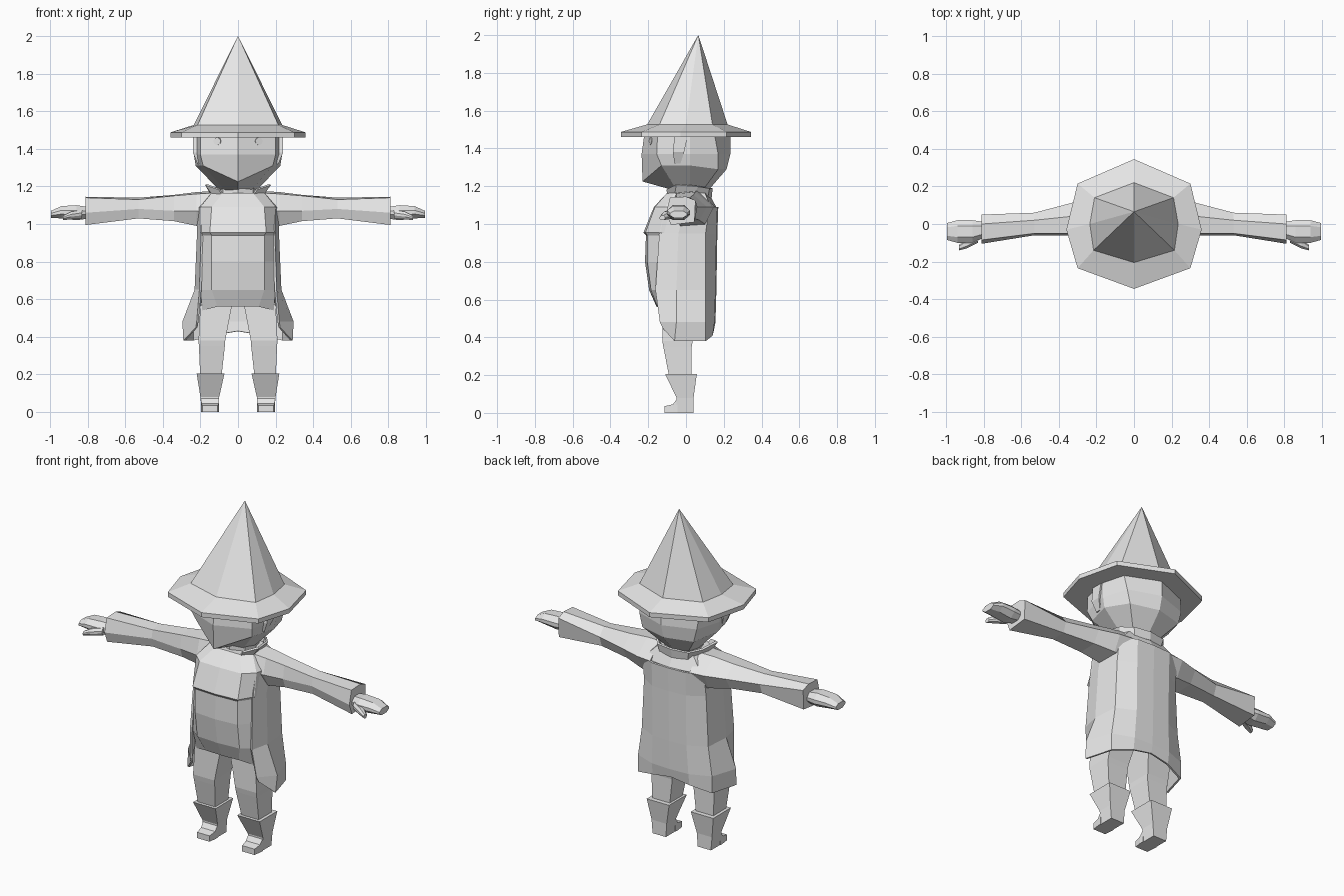
import bpy, bmesh, math
from mathutils import Matrix, Vector

if "Cube" in bpy.data.objects:
    bpy.data.objects.remove(bpy.data.objects["Cube"])

grey = bpy.data.materials.new("plain_grey")
grey.diffuse_color = (0.8, 0.8, 0.8, 1)
grey.use_nodes = True
grey.node_tree.nodes["Principled BSDF"].inputs["Base Color"].default_value = grey.diffuse_color


def finish(name, bm, thick=0.0):
    bmesh.ops.remove_doubles(bm, verts=bm.verts, dist=0.0005)
    bmesh.ops.recalc_face_normals(bm, faces=bm.faces)
    me = bpy.data.meshes.new(name)
    bm.to_mesh(me)
    bm.free()
    me.materials.append(grey)
    ob = bpy.data.objects.new(name, me)
    bpy.context.collection.objects.link(ob)
    if thick:
        mod = ob.modifiers.new("thickness", 'SOLIDIFY')
        mod.thickness = thick
        mod.offset = 0
    return ob


def loft(name, rings, closed=True, caps=True, thick=0.0):
    """Skin a list of equal-length point rings."""
    bm = bmesh.new()
    rows = [[bm.verts.new(p) for p in r] for r in rings]
    n = len(rows[0])
    for a, b in zip(rows, rows[1:]):
        for i in range(n if closed else n - 1):
            j = (i + 1) % n
            bm.faces.new((a[i], a[j], b[j], b[i]))
    if closed and caps:
        bm.faces.new(rows[0])
        bm.faces.new(rows[-1])
    return finish(name, bm, thick)


def level(z, pts):
    """Half outline at one height; a third value overrides the height."""
    return [(p[0], p[1], p[2] if len(p) > 2 else z) for p in pts]


def whole(half):
    """Front-centre to back-centre half outline -> closed symmetric ring."""
    return half + [(-x, y, z) for x, y, z in half[-2:0:-1]]


def strip(half):
    """Front-edge to back-centre half outline -> open symmetric strip."""
    return half + [(-x, y, z) for x, y, z in half[-2::-1]]


def pair(name, rings, **kw):
    for side, s in (("left", 1), ("right", -1)):
        loft(f"{side}_{name}", [[(s * x, y, z) for x, y, z in r] for r in rings], **kw)


def rect_z(z, x0, x1, y0, y1):
    return [(x0, y0, z), (x1, y0, z), (x1, y1, z), (x0, y1, z)]


def oct_x(x, y0, y1, z0, z1):
    """Chamfered section across the x axis."""
    c, d = (y1 - y0) * 0.25, (z1 - z0) * 0.35
    return [(x, y0 + c, z0), (x, y0, z0 + d), (x, y0, z1 - d), (x, y0 + c, z1),
            (x, y1 - c, z1), (x, y1, z1 - d), (x, y1, z0 + d), (x, y1 - c, z0)]


# Hat: eight-sided brim and leaning cone
brim = [(0, -.345), (.30, -.235), (.36, -.03), (.30, .215), (0, .345)]
base = [(0, -.205), (.215, -.14), (.235, 0), (.21, .14), (0, .22)]
loft("hat", [whole(level(1.46, brim)), whole(level(1.487, brim)),
             whole(level(1.527, base)),
             whole(level(1.999, [(p[0] * .004, .065 + p[1] * .004) for p in base]))])

# Head with pointed face
loft("head", [whole(level(z, p)) for z, p in (
    (1.18, [(0, -.07), (.07, -.05), (.10, .02), (.08, .09), (0, .12)]),
    (1.31, [(0, -.23, 1.225), (.185, -.13), (.225, .02), (.17, .17, 1.29), (0, .215, 1.29)]),
    (1.37, [(0, -.235), (.20, -.155), (.235, .02), (.19, .17), (0, .235)]),
    (1.48, [(0, -.22), (.20, -.15), (.235, .02), (.20, .15), (0, .235)]))])

# Side locks in front of the ears
pair("side_lock", [rect_z(z, .17, x1, y0, y1) for z, x1, y0, y1 in (
    (1.32, .215, -.06, -.03), (1.38, .24, -.07, -.01), (1.47, .24, -.06, .01))])

# Eyes: small discs on the face
for side, s in (("left", 1), ("right", -1)):
    bm = bmesh.new()
    nrm = Vector((s * .35, -.94, 0))
    m = Matrix.Translation((s * .11, -.186, 1.44)) @ nrm.to_track_quat('Z', 'Y').to_matrix().to_4x4()
    bmesh.ops.create_cone(bm, cap_ends=True, segments=8, radius1=.021, radius2=.021,
                          depth=.009, matrix=m)
    finish(f"{side}_eye", bm)

# Neck and flared collar
loft("neck", [whole(level(z, [(0, -.08), (.08, -.05), (.10, .02), (.08, .09), (0, .11)]))
              for z in (1.12, 1.2)])
loft("collar", [strip(level(z, p)) for z, p in (
    (1.14, [(.07, -.09), (.12, -.06), (.13, .04), (.09, .11), (0, .13)]),
    (1.19, [(.10, -.10, 1.185), (.17, -.05, 1.21), (.15, .06, 1.2), (.10, .12), (0, .135)]))],
    closed=False, thick=.012)

# Tunic body with a small step under the chest
loft("tunic", [whole(level(z, p)) for z, p in (
    (1.165, [(0, -.10), (.08, -.10), (.14, -.06), (.15, .02), (.12, .10), (0, .12)]),
    (1.09, [(0, -.17), (.14, -.165), (.20, -.11), (.22, 0), (.19, .13), (0, .16)]),
    (.955, [(0, -.225), (.15, -.215), (.20, -.13), (.21, -.02), (.19, .11), (0, .155)]),
    (.94, [(0, -.212), (.14, -.205), (.195, -.13), (.205, -.02), (.185, .1), (0, .15)]),
    (.80, [(0, -.217), (.14, -.205), (.20, -.14), (.205, 0), (.18, .10), (0, .145)]),
    (.65, [(0, -.195), (.14, -.185), (.20, -.14), (.21, 0), (.18, .10), (0, .14)]),
    (.56, [(0, -.155), (.11, -.15), (.19, -.12, .54), (.20, 0), (.17, .08), (0, .11)]))])

# Long coat open at the front, flaring at the hips
loft("coat", [strip(level(z, p)) for z, p in (
    (1.09, [(.19, -.11), (.215, 0), (.20, .12), (.11, .16), (0, .165)]),
    (.95, [(.19, -.14), (.212, -.04), (.20, .10), (.11, .155), (0, .16)]),
    (.65, [(.20, -.16), (.225, -.05), (.215, .10), (.11, .15), (0, .155)]),
    (.48, [(.215, -.135), (.29, -.05), (.24, .10), (.12, .145), (0, .15)]),
    (.40, [(.22, -.12, .45), (.285, -.06, .38), (.24, .10, .38), (.12, .135, .41), (0, .14, .43)]))],
    closed=False, thick=.012)

# Sleeves
pair("sleeve", [[(x, y, z) for y, z in p] for x, p in (
    (.13, [(-.09, 1.07), (-.05, 1.165), (.06, 1.175), (.155, 1.09), (.10, .99), (-.03, .97)]),
    (.22, [(-.075, 1.07), (-.05, 1.16), (.05, 1.17), (.145, 1.09), (.10, 1.0), (-.03, .99)]),
    (.34, [(-.06, 1.07), (-.05, 1.15), (.04, 1.155), (.11, 1.09), (.07, 1.02), (-.04, 1.015)]),
    (.53, [(-.06, 1.08), (-.05, 1.13), (.02, 1.14), (.06, 1.09), (.04, 1.03), (-.05, 1.03)]),
    (.81, [(-.105, 1.06), (-.085, 1.14), (.0, 1.145), (.05, 1.125), (.045, 1.01), (-.08, .995)]))])

# Hands and thumbs
pair("hand", [oct_x(.79, -.07, .01, 1.03, 1.09), oct_x(.86, -.10, .02, 1.02, 1.10),
              oct_x(.94, -.10, .02, 1.03, 1.095), oct_x(.995, -.085, .005, 1.032, 1.07)])
pair("thumb", [oct_x(.83, -.10, -.06, 1.03, 1.075), oct_x(.89, -.13, -.08, 1.025, 1.065),
               oct_x(.93, -.14, -.11, 1.02, 1.045)])

# Trouser legs
pair("leg", [rect_z(.58, .03, .20, -.12, .09), rect_z(.38, .068, .21, -.125, .035),
             rect_z(.35, .07, .208, -.12, .03), rect_z(.17, .09, .20, -.085, .03)])

# Boots: flared shaft, ankle and toe
pair("boot_shaft", [rect_z(.205, .072, .22, -.11, .057), rect_z(.08, .10, .20, -.05, .04),
                    rect_z(0, .105, .193, -.05, .04)])
pair("boot_toe", [[(x0, y, 0), (x1, y, 0), (x1, y, z), (x0, y, z)] for y, x0, x1, z in (
    (-.045, .102, .197, .078), (-.07, .102, .195, .045), (-.115, .108, .19, .035))])
